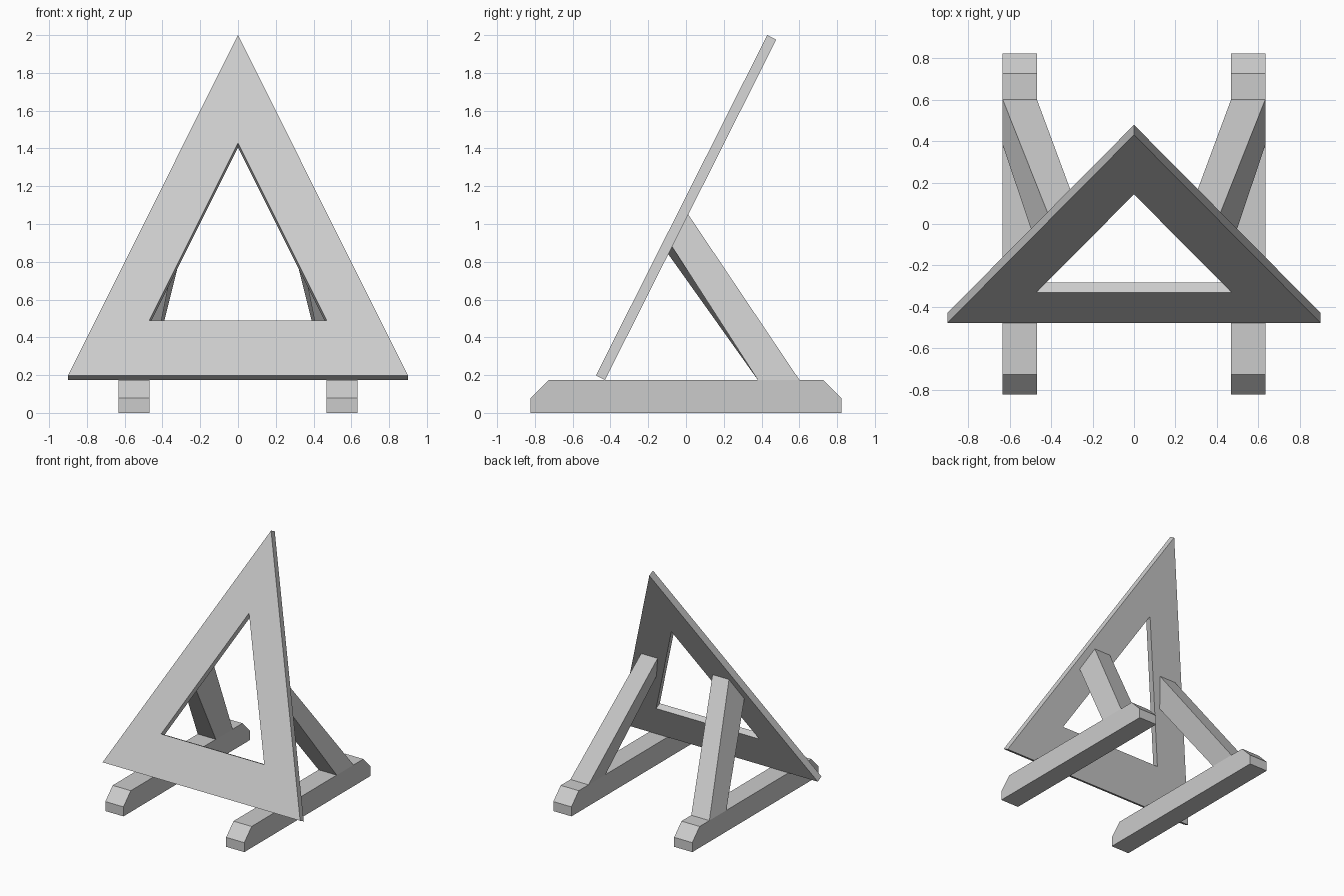
import bpy
import bmesh
from mathutils import Vector

cube = bpy.data.objects.get("Cube")
if cube:
    bpy.data.objects.remove(cube)

grey = bpy.data.materials.new("light_grey")
grey.use_nodes = True
COLOUR = (0.6, 0.6, 0.6, 1)
grey.diffuse_color = COLOUR
grey.node_tree.nodes["Principled BSDF"].inputs["Base Color"].default_value = COLOUR


def loft(name, rings, closed=False):
    """Join rings of points with quads; cap the ends, or close the rings into a loop."""
    bm = bmesh.new()
    loops = [[bm.verts.new(p) for p in ring] for ring in rings]
    pairs = list(zip(loops, loops[1:]))
    if closed:
        pairs.append((loops[-1], loops[0]))
    else:
        bm.faces.new(loops[0])
        bm.faces.new(loops[-1])
    for a, b in pairs:
        for i in range(len(a)):
            j = (i + 1) % len(a)
            bm.faces.new((a[i], a[j], b[j], b[i]))
    bmesh.ops.recalc_face_normals(bm, faces=bm.faces)
    mesh = bpy.data.meshes.new(name)
    bm.to_mesh(mesh)
    bm.free()
    mesh.materials.append(grey)
    obj = bpy.data.objects.new(name, mesh)
    bpy.context.collection.objects.link(obj)
    return obj


# Leaning triangular frame, described on its front plane
FOOT, TOP = Vector((0, -0.477, 0.198)), Vector((0, 0.43, 2))
slope = (TOP - FOOT) / (TOP.z - FOOT.z)
thickness = Vector((0, 0.048, -0.024))


def triangle(half_width, low, high, offset=Vector()):
    corners = [(-half_width, low), (half_width, low), (0, high)]
    return [FOOT + slope * (z - FOOT.z) + Vector((x, 0, 0)) + offset for x, z in corners]


outer = (0.9, FOOT.z, TOP.z)
hole = (0.47, 0.49, 1.43)
loft("triangle_frame", [triangle(*outer), triangle(*hole),
                        triangle(*hole, thickness), triangle(*outer, thickness)], closed=True)


def on_back(x, z):
    """Point on the rear plane of the frame."""
    p = FOOT + thickness
    return p + slope * (z - p.z) + Vector((x, 0, 0))


INNER, OUTER, DECK = 0.468, 0.633, 0.175
runner_profile = [(-0.822, 0), (0.822, 0), (0.822, 0.078), (0.727, DECK),
                  (-0.727, DECK), (-0.822, 0.078)]

for side, s in (("left", 1), ("right", -1)):
    # Floor runner with chamfered ends
    loft(side + "_runner", [[(s * x, y, z) for y, z in runner_profile] for x in (INNER, OUTER)])
    # Brace rising from the runner and leaning in to the frame
    base = [(s * x, y, DECK) for x, y in ((INNER, 0.38), (OUTER, 0.38), (OUTER, 0.6), (INNER, 0.6))]
    top = [on_back(s * x, z) for x, z in ((0.335, 0.84), (0.48, 0.88), (0.4, 1.05), (0.25, 1.05))]
    loft(side + "_brace", [base, top])
